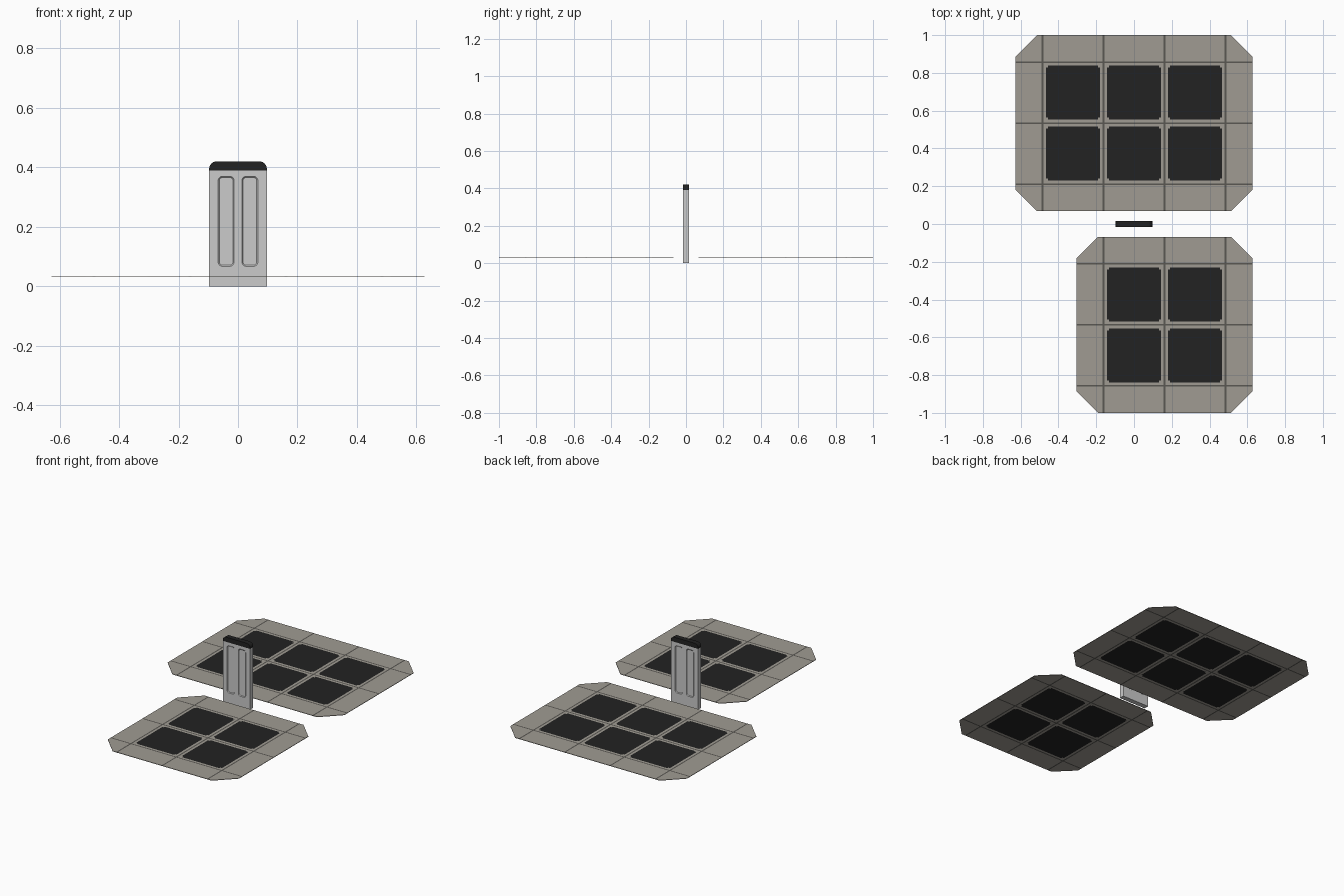
import bpy, bmesh, math
from mathutils import Vector

if "Cube" in bpy.data.objects:
    bpy.data.objects.remove(bpy.data.objects["Cube"])


def material(name, rgb):
    m = bpy.data.materials.new(name)
    m.diffuse_color = (*rgb, 1)
    m.use_nodes = True
    m.node_tree.nodes["Principled BSDF"].inputs["Base Color"].default_value = m.diffuse_color
    return m


STONE = material("warm grey stone", (0.35, 0.33, 0.29))
SEAM = material("dark grey seam", (0.10, 0.095, 0.085))
BLACK = material("black", (0.016, 0.016, 0.016))
METAL = material("light grey metal", (0.60, 0.60, 0.60))


def add_object(name, bm, *mats):
    bmesh.ops.recalc_face_normals(bm, faces=bm.faces)
    me = bpy.data.meshes.new(name)
    bm.to_mesh(me)
    bm.free()
    for m in mats:
        me.materials.append(m)
    ob = bpy.data.objects.new(name, me)
    bpy.context.collection.objects.link(ob)
    return ob


def rounded_rect(cx, cz, w, h, r, n=6):
    """Outline of a rounded rectangle in the xz plane."""
    pts = []
    for i, (sx, sz) in enumerate([(1, 1), (-1, 1), (-1, -1), (1, -1)]):
        for k in range(n + 1):
            a = math.pi / 2 * (i + k / n)
            pts.append((cx + sx * (w / 2 - r) + r * math.cos(a),
                        cz + sz * (h / 2 - r) + r * math.sin(a)))
    return pts


def loft(bm, pts0, y0, pts1, y1):
    """Closed prism between two matching xz outlines."""
    a = [bm.verts.new((x, y0, z)) for x, z in pts0]
    b = [bm.verts.new((x, y1, z)) for x, z in pts1]
    bm.faces.new(a)
    bm.faces.new(b[::-1])
    for i in range(len(a)):
        j = (i + 1) % len(a)
        bm.faces.new((a[i], b[i], b[j], a[j]))


# Floor plates: flat slabs cut by seams, with black tiles inlaid
PITCH, TILE, NOTCH, LINE, BORDER, CHAMFER = 0.323, 0.143, 0.011, 0.0045, 0.143, 0.114


def floor_plate(name, cx, cy, nx, ny):
    hx, hy = nx * PITCH / 2 + BORDER, ny * PITCH / 2 + BORDER
    bm = bmesh.new()
    bm.faces.new([bm.verts.new((sx * hx, sy * hy, 0))
                  for sx, sy in [(-1, -1), (1, -1), (1, 1), (-1, 1)]])

    def cut(co, no, clear=False):
        bmesh.ops.bisect_plane(bm, geom=bm.verts[:] + bm.edges[:] + bm.faces[:],
                               plane_co=co, plane_no=no, clear_outer=clear)

    seams, tiles = [], []
    for axis, n in enumerate((nx, ny)):
        seams.append([(i - n / 2) * PITCH for i in range(n + 1)])
        tiles.append([(i - (n - 1) / 2) * PITCH for i in range(n)])
        cuts = [s + d for s in seams[axis] for d in (-LINE, LINE)]
        cuts += [t + s * d for t in tiles[axis] for s in (-1, 1) for d in (TILE, TILE - NOTCH)]
        no = Vector((1, 0, 0)) if axis == 0 else Vector((0, 1, 0))
        for c in cuts:
            cut(no * c, no)
    # chamfered corners
    for sx in (-1, 1):
        for sy in (-1, 1):
            cut((sx * (hx - CHAMFER), sy * hy, 0), (sx, sy, 0), True)
    # colour by position: tile, seam or stone
    for f in bm.faces:
        c = f.calc_center_median()
        d = [min(abs(c[i] - t) for t in tiles[i]) for i in (0, 1)]
        on_seam = any(abs(c[i] - s) < LINE for i in (0, 1) for s in seams[i])
        if max(d) < TILE and min(d) < TILE - NOTCH:
            f.material_index = 2
        elif on_seam:
            f.material_index = 1
    ob = add_object(name, bm, STONE, SEAM, BLACK)
    ob.location = (cx, cy, 0.032)
    mod = ob.modifiers.new("thickness", 'SOLIDIFY')
    mod.thickness = 0.003
    mod.offset = 0


floor_plate("large_floor_plate", 0, 0.534, 3, 2)
floor_plate("small_floor_plate", PITCH / 2, -0.534, 2, 2)

# Upright post with two shallow slots on front and back
W, D, H, TOP = 0.097, 0.016, 0.39, 0.42
bm = bmesh.new()
box = [(-W, 0), (W, 0), (W, H), (-W, H)]
loft(bm, box, -D, box, D)
post = add_object("post_body", bm, METAL)

bm = bmesh.new()
for side in (-1, 1):
    for x in (-0.040, 0.040):
        loft(bm, rounded_rect(x, 0.2185, 0.058, 0.307, 0.017), side * (D + 0.002),
             rounded_rect(x, 0.2185, 0.046, 0.295, 0.011), side * (D - 0.004))
cutter = add_object("slot_cutter", bm, METAL)
cutter.hide_render = True
mod = post.modifiers.new("slots", 'BOOLEAN')
mod.operation, mod.object, mod.solver = 'DIFFERENCE', cutter, 'EXACT'
bpy.context.view_layer.objects.active = post
post.select_set(True)
bpy.ops.object.modifier_apply(modifier="slots")
bpy.data.objects.remove(cutter)

# Black cap with rounded upper corners
R = 0.025
arc = [(W - R + R * math.cos(a), TOP - R + R * math.sin(a))
       for a in (math.pi / 2 * k / 6 for k in range(7))]
profile = [(-W, H), (W, H)] + arc + [(-x, z) for x, z in reversed(arc)]
bm = bmesh.new()
loft(bm, profile, -D, profile, D)
add_object("post_cap", bm, BLACK)
